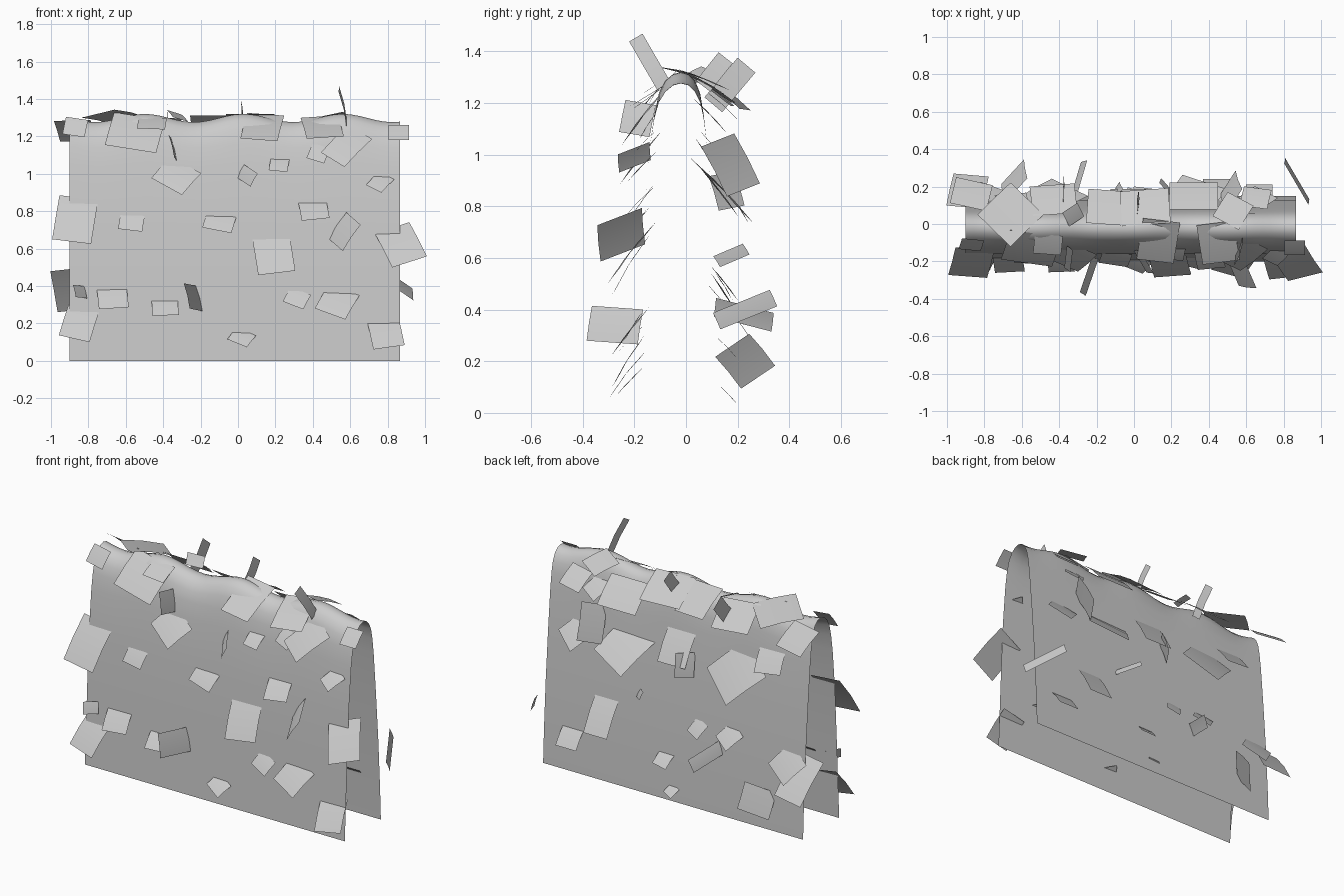
import bpy, bmesh
from math import radians, cos, pi, sin
from mathutils import Matrix, Vector

# Cross-section (y, z) of the draped sheet, front hem to back hem
PROFILE = [(-.20, 0), (-.19, .2), (-.176, .5), (-.16, .8), (-.137, 1.05), (-.122, 1.15),
           (-.105, 1.22), (-.08, 1.265), (-.05, 1.29), (-.02, 1.298), (.01, 1.29),
           (.035, 1.265), (.055, 1.22), (.068, 1.15), (.08, 1.05), (.102, .8),
           (.125, .5), (.142, .2), (.15, 0)]


def wave(x, z):
    k = min(max((z - 1.0) / .25, 0), 1)
    return z + k * k * .022 * cos(2 * pi * (x + .5) / .53)


def make_object(name, bm):
    me = bpy.data.meshes.new(name)
    bm.to_mesh(me)
    bm.free()
    for p in me.polygons:
        p.use_smooth = True
    ob = bpy.data.objects.new(name, me)
    bpy.context.collection.objects.link(ob)
    return ob


# Draped sheet with a wavy ridge
bm = bmesh.new()
rows = []
for i in range(41):
    x = -.9 + 1.765 * i / 40
    rows.append([bm.verts.new((x, y, wave(x, z))) for y, z in PROFILE])
for a, b in zip(rows, rows[1:]):
    for j in range(len(PROFILE) - 1):
        bm.faces.new((a[j], b[j], b[j + 1], a[j + 1]))
make_object("draped_sheet", bm)


def sheet_y(z, back):
    pts = PROFILE[9:][::-1] if back else PROFILE[:10]
    for (y0, z0), (y1, z1) in zip(pts, pts[1:]):
        if z <= z1:
            return y0 + (y1 - y0) * (z - z0) / (z1 - z0)
    return pts[-1][0]


def add_card(bm, pos, w, h, roll, tilt, yaw):
    """One gently bowed leaf card; tilt leans its lower edge outwards."""
    rot = (Matrix.Rotation(radians(yaw), 3, 'Z') @ Matrix.Rotation(-radians(tilt), 3, 'X')
           @ Matrix.Rotation(radians(roll), 3, 'Y'))
    n = 2
    g = [[bm.verts.new(Vector(pos) + rot @ Vector((
        w * (i / n - .5), -.03 * h * sin(pi * j / n), h * (j / n - .5))))
        for i in range(n + 1)] for j in range(n + 1)]
    for j in range(n):
        for i in range(n):
            bm.faces.new((g[j][i], g[j][i + 1], g[j + 1][i + 1], g[j + 1][i]))


def wall_cards(name, cards, back=False):
    bm = bmesh.new()
    for k, (x, z, w, h, roll, *yaw) in enumerate(cards):
        yaw = yaw[0] if yaw else 0
        tilt = (15 if yaw else 32) + 6 * (k % 3)
        out = .008 + .13 * h + abs(sin(radians(yaw))) * w * .33
        y = sheet_y(z, back) + (out if back else -out)
        add_card(bm, (x, y, z), w, h, roll, tilt, yaw + (180 if back else 0))
    make_object(name, bm)


# Leaf cards lying on the front: x, z, width, height, roll
wall_cards("front_leaves", [
    (-.87, .755, .21, .28, 8), (.87, .62, .2, .25, -22), (.86, 1.22, .11, .11, 0),
    (-.87, 1.25, .12, .11, 10), (-.33, .99, .2, .18, 35), (.22, 1.05, .1, .1, 8),
    (.43, 1.11, .1, .1, 20), (.58, 1.15, .16, .24, 38), (.76, .955, .1, .12, 35),
    (-.57, .74, .13, .1, 8), (-.1, .74, .16, .11, 14), (.405, .81, .15, .15, -8),
    (.19, .575, .2, .25, -8), (-.67, .34, .16, .15, -5), (-.39, .29, .14, .13, -3),
    (.315, .335, .12, .1, 25), (.53, .315, .18, .18, 25), (.02, .125, .12, .1, 30),
    (-.85, .2, .17, .2, 15), (.79, .15, .17, .2, -10)])

# Front cards turned sideways: extra yaw value
wall_cards("front_turned_leaves", [
    (-.35, 1.14, .12, .13, 10, 86), (.05, .99, .15, .08, 20, -52),
    (.57, .69, .2, .17, 22, -56), (-.24, .34, .21, .14, 4, 72),
    (-.845, .37, .09, .07, 5, 50)])

# Leaf cards lying on the back
wall_cards("back_leaves", [
    (-.44, .90, .26, .29, 42), (-.65, 1.02, .17, .16, -8), (.32, .86, .26, .27, 25),
    (-.03, .95, .19, .23, 0), (.65, .855, .16, .18, 40), (.535, 1.15, .12, .14, 30),
    (.45, .42, .16, .26, 0), (.67, .22, .14, .14, 0), (.04, .25, .1, .1, 10),
    (-.18, .49, .09, .1, 25), (-.4, .5, .12, .13, 35), (-.015, .07, .07, .07, 25),
    (-.8, .44, .17, .18, 35), (-.89, .38, .19, .28, 8)], True)

# Back cards turned sideways
wall_cards("back_turned_leaves", [
    (-.1, .86, .12, .14, 10, 60), (.52, .96, .16, .22, 20, 65), (.19, .61, .16, .05, -20, -58),
    (.87, .40, .27, .07, -20, -65), (-.3, .38, .24, .08, -15, 68),
    (-.64, .2, .2, .16, 30, 62)], True)

# Cards over the ridge: x, y, z, width, length, roll, tilt, yaw
bm = bmesh.new()
for c in [(-.55, -.13, 1.22, .28, .24, 12, 42, 0), (-.46, -.11, 1.27, .15, .12, 5, 60, 0),
          (.13, -.09, 1.25, .2, .26, 8, 58, 0), (.45, -.10, 1.25, .2, .24, -8, 62, 0),
          (-.66, .05, 1.3, .25, .25, 45, 76, 180), (-.87, .16, 1.23, .2, .18, 3, 52, 170),
          (-.43, .13, 1.24, .24, .2, -5, 52, 180), (-.15, .09, 1.25, .2, .22, 0, 56, 176),
          (.06, .09, 1.26, .26, .22, 0, 58, 184), (.32, .15, 1.18, .26, .2, 0, 46, 180),
          (.53, .07, 1.29, .16, .16, 30, 68, 180), (.65, .14, 1.19, .15, .14, 10, 48, 180)]:
    add_card(bm, c[:3], *c[3:])
make_object("ridge_leaves", bm)

# Upright cards standing on the ridge
bm = bmesh.new()
for c in [(.56, -.14, 1.36, .06, .22, -31, 8, 82), (-.38, .17, 1.27, .09, .2, 40, 0, 87),
          (.02, .11, 1.32, .07, .14, 38, 5, 84), (-.325, .05, 1.31, .1, .09, 30, 60, 60)]:
    add_card(bm, c[:3], *c[3:])
make_object("upright_leaves", bm)
